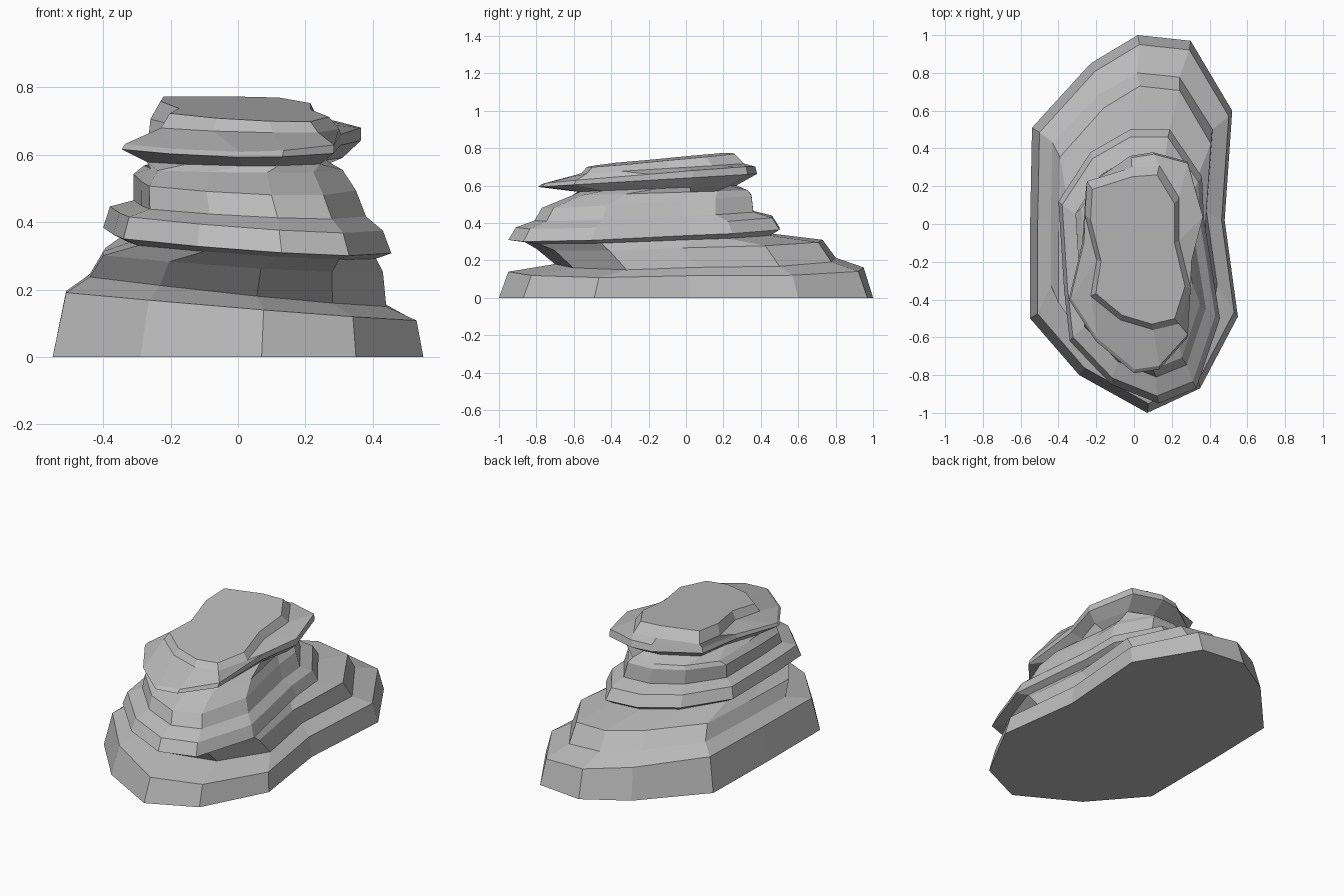
import bpy
import bmesh

default_cube = bpy.data.objects.get("Cube")
if default_cube:
    bpy.data.objects.remove(default_cube, do_unlink=True)


def make_material(name, colour):
    material = bpy.data.materials.new(name)
    material.use_nodes = True
    material.diffuse_color = colour
    shader = material.node_tree.nodes["Principled BSDF"]
    shader.inputs["Base Color"].default_value = colour
    shader.inputs["Roughness"].default_value = 0.9
    return material


# Plan outlines, clockwise from the back: wide foot, middle shelf, cap shelf, summit
foot = [(.02, 1), (.3, .97), (.52, .6), (.48, .02), (.55, -.49), (.35, -.87),
        (.07, -1), (-.29, -.8), (-.55, -.5), (-.55, 0), (-.54, .51), (-.23, .85)]
shelf = [(-.02, .5), (.19, .5), (.36, .25), (.37, .03), (.455, -.5), (.33, -.87),
         (.13, -.95), (-.12, -.85), (-.34, -.62), (-.37, -.35), (-.4, .12), (-.23, .38)]
cap = [(-.02, .36), (.1, .38), (.28, .33), (.36, .04), (.3, -.2), (.28, -.6),
       (.13, -.77), (0, -.79), (-.2, -.62), (-.34, -.4), (-.27, -.1), (-.25, .2)]
summit = [(-.01, .27), (.13, .28), (.23, .12), (.23, -.1), (.29, -.34), (.23, -.52),
          (.1, -.55), (-.07, -.5), (-.22, -.38), (-.19, -.2), (-.25, .03), (-.24, .2)]


def fit(value, values, low, high):
    """Stretch one outline coordinate into the range low to high."""
    smallest, largest = min(values), max(values)
    return low + (value - smallest) / (largest - smallest) * (high - low)


def add_stratum(mesh, outline, left, right, front, back, height, tilt_x, tilt_y):
    """Add a tilted ring of vertices with the outline fitted to a plan box."""
    xs, ys = zip(*outline)
    ring = []
    for px, py in outline:
        x = fit(px, xs, left, right)
        y = fit(py, ys, front, back)
        ring.append(mesh.verts.new((x, y, height + tilt_x * x + tilt_y * y)))
    return ring


# Strata from ground to summit: outline, plan box, height, sideways and lengthwise tilt
strata = [
    (foot, -.55, .55, -1, 1, 0, 0, 0),
    (foot, -.51, .53, -.95, .95, .155, -.08, .01),
    (foot, -.44, .44, -.7, .8, .2, -.1, .02),
    (foot, -.4, .43, -.8, .73, .29, -.06, .03),
    (shelf, -.35, .41, -.86, .45, .33, -.06, .03),
    (shelf, -.4, .455, -.95, .5, .355, -.06, .04),
    (shelf, -.38, .43, -.91, .46, .42, -.06, .04),
    (shelf, -.31, .38, -.81, .36, .45, -.04, .04),
    (shelf, -.31, .35, -.77, .35, .53, -.03, .06),
    (shelf, -.28, .31, -.61, .33, .565, 0, .03),
    (cap, -.27, .31, -.58, .27, .59, 0, .04),
    (cap, -.345, .365, -.79, .38, .64, 0, .06),
    (cap, -.335, .365, -.77, .37, .67, .02, .08),
    (summit, -.26, .3, -.56, .31, .7, -.01, .06),
    (summit, -.23, .27, -.53, .26, .75, -.03, .09),
]

# Layered rock: neighbouring strata are joined by bands of flat faces
mesh = bmesh.new()
rings = [add_stratum(mesh, *stratum) for stratum in strata]
for lower, upper in zip(rings, rings[1:]):
    for i in range(len(lower)):
        j = (i + 1) % len(lower)
        mesh.faces.new((lower[j], lower[i], upper[i], upper[j]))
mesh.faces.new(rings[0])
mesh.faces.new(rings[-1])
bmesh.ops.recalc_face_normals(mesh, faces=mesh.faces[:])

data = bpy.data.meshes.new("layered_rock")
mesh.to_mesh(data)
mesh.free()
data.materials.append(make_material("stone_grey", (.5, .5, .5, 1)))
rock = bpy.data.objects.new("layered_rock", data)
bpy.context.collection.objects.link(rock)
